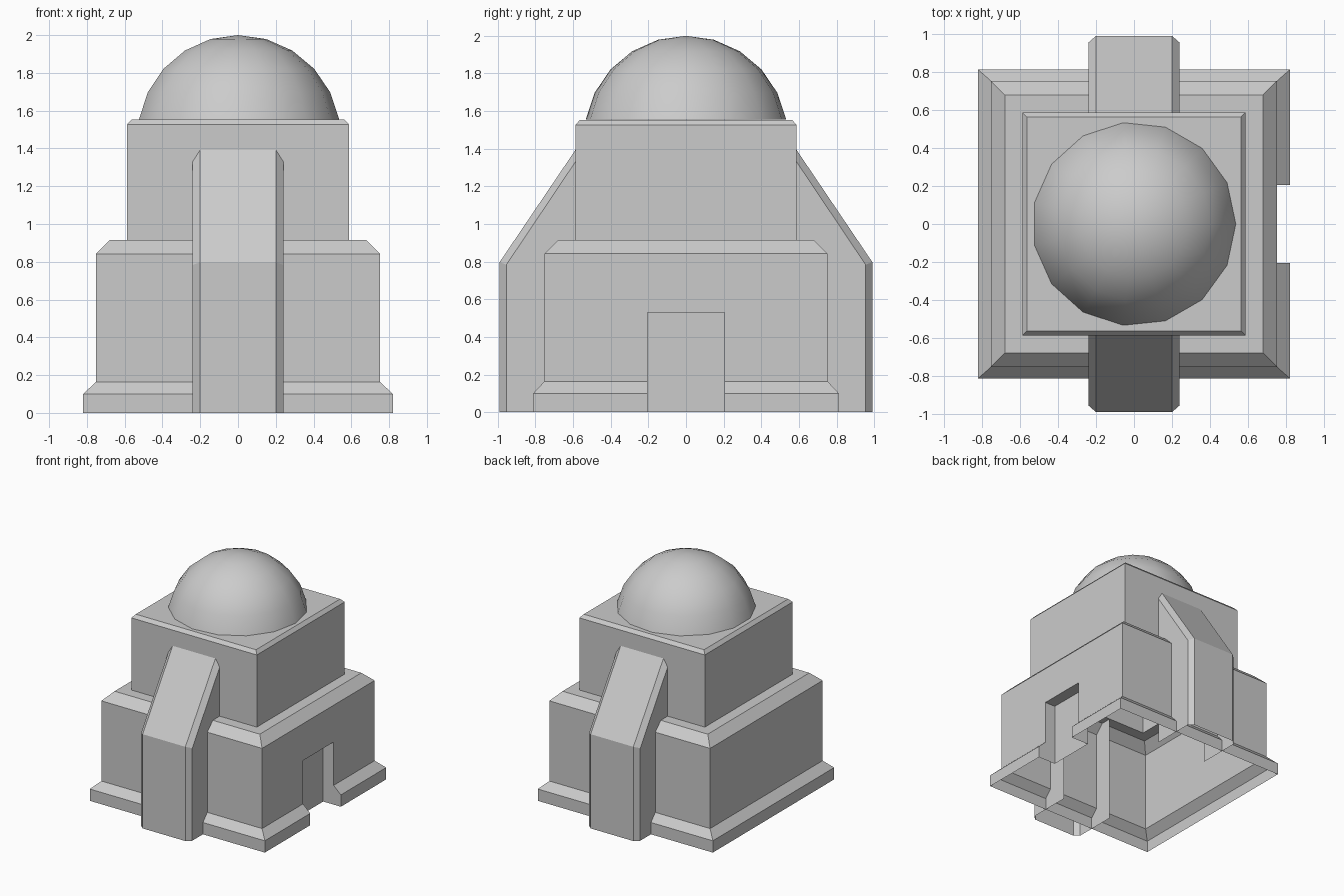
import bpy, bmesh
from math import sin, cos, radians, pi
from mathutils import Vector

if "Cube" in bpy.data.objects:
    bpy.data.objects.remove(bpy.data.objects["Cube"])


def finish(name, bm, centre=(0, 0, 0.4)):
    """Orient the open shell outwards and turn it into an object."""
    bmesh.ops.remove_doubles(bm, verts=bm.verts, dist=1e-4)
    bmesh.ops.recalc_face_normals(bm, faces=bm.faces)
    c = Vector(centre)
    if sum(f.normal.dot(f.calc_center_median() - c) * f.calc_area() for f in bm.faces) < 0:
        bmesh.ops.reverse_faces(bm, faces=bm.faces)
    me = bpy.data.meshes.new(name)
    bm.to_mesh(me)
    bm.free()
    ob = bpy.data.objects.new(name, me)
    bpy.context.collection.objects.link(ob)
    return ob


def loft(bm, rows, closed):
    """Bridge consecutive rows of points with quads."""
    vs = [[bm.verts.new(p) for p in row] for row in rows]
    n = len(rows[0])
    for a, b in zip(vs, vs[1:]):
        for i in range(n if closed else n - 1):
            j = (i + 1) % n
            bm.faces.new((a[i], a[j], b[j], b[i]))
    return vs


def square(hx, hy, z):
    return [(-hx, -hy, z), (hx, -hy, z), (hx, hy, z), (-hx, hy, z)]


# Walls: plinth, main storey, ledge and upper storey as one stepped shell
steps = [(0.82, 0.812, 0), (0.82, 0.812, 0.10), (0.753, 0.753, 0.163),
         (0.753, 0.753, 0.842), (0.68, 0.68, 0.915), (0.588, 0.588, 0.915),
         (0.588, 0.588, 1.526), (0.563, 0.563, 1.554)]
bm = bmesh.new()
rings = loft(bm, [square(*s) for s in steps], True)
bm.faces.new(rings[-1])
bm.normal_update()

# Doorway: cut the right wall, remove the opening and push its rim inwards
DOOR_W, DOOR_H, DOOR_X = 0.205, 0.53, 0.655
for co, no in (((0, -DOOR_W, 0), (0, 1, 0)), ((0, DOOR_W, 0), (0, 1, 0)),
               ((0, 0, DOOR_H), (0, 0, 1))):
    faces = [f for f in bm.faces if f.calc_center_median().x > 0.7]
    geom = set(faces)
    for f in faces:
        geom.update(f.edges)
        geom.update(f.verts)
    bmesh.ops.bisect_plane(bm, geom=list(geom), plane_co=co, plane_no=no)
hole = []
for f in bm.faces:
    c = f.calc_center_median()
    if c.x > 0.7 and abs(c.y) < DOOR_W - 0.01 and c.z < DOOR_H:
        hole.append(f)
bmesh.ops.delete(bm, geom=hole, context='FACES')
rim = [e for e in bm.edges if e.is_boundary and any(v.co.z > 0.01 for v in e.verts)]
ext = bmesh.ops.extrude_edge_only(bm, edges=rim)
for g in ext['geom']:
    if isinstance(g, bmesh.types.BMVert):
        g.co.x = DOOR_X
bm.faces.new([bm.verts.new((DOOR_X, y, z)) for y, z in
              ((-DOOR_W, 0), (DOOR_W, 0), (DOOR_W, DOOR_H), (-DOOR_W, DOOR_H))])
finish("walls", bm)

# Buttresses: sloped, with chamfered outer corners, front and back
outer = [(0.99, 0), (0.99, 0.798), (0.588, 1.393)]
inner = [(0.955, 0), (0.955, 0.783), (0.588, 1.33)]
for name, s in (("front_buttress", -1), ("back_buttress", 1)):
    bm = bmesh.new()
    loft(bm, [[(x, s * y, z) for y, z in prof] for x, prof in
              ((-0.24, inner), (-0.2, outer), (0.2, outer), (0.24, inner))], False)
    for x in (-0.24, 0.24):
        bm.faces.new([bm.verts.new((x, s * y, z)) for y, z in inner + [(0.588, 0)]])
    finish(name, bm, (0, s * 0.7, 0.4))

# Dome: 15-sided smooth cap
R, CZ, SIDES, RINGS, START = 0.545, 1.455, 15, 5, radians(10.5)
bm = bmesh.new()
rows = []
for k in range(RINGS):
    e = START + (pi / 2 - START) * k / RINGS
    rows.append([(R * cos(e) * cos(2 * pi * i / SIDES),
                  R * cos(e) * sin(2 * pi * i / SIDES), CZ + R * sin(e))
                 for i in range(SIDES)])
top_ring = loft(bm, rows, True)[-1]
pole = bm.verts.new((0, 0, CZ + R))
for i in range(SIDES):
    bm.faces.new((top_ring[i], top_ring[(i + 1) % SIDES], pole))
dome = finish("dome", bm, (0, 0, 1.5))
dome.data.shade_smooth()
